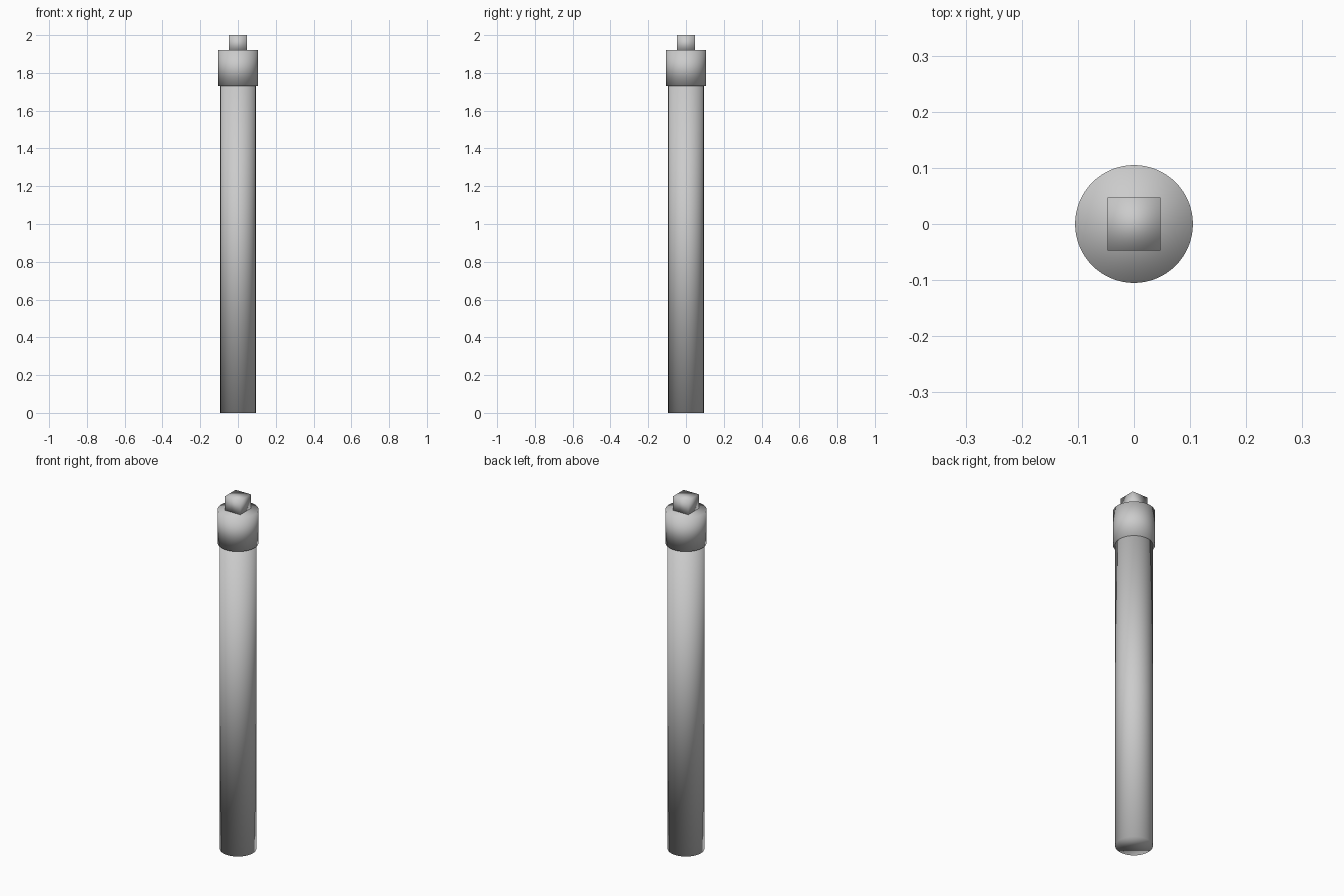
import bpy

if "Cube" in bpy.data.objects:
    bpy.data.objects.remove(bpy.data.objects["Cube"])

COLLAR_R, PIPE_R, PLUG_W = 0.105, 0.094, 0.094


def finish(name):
    # The whole model is smooth shaded, including across its rims
    ob = bpy.context.object
    ob.name = name
    bpy.ops.object.transform_apply(location=False, rotation=False, scale=True)
    bpy.ops.object.shade_smooth()


def cylinder(name, radius, z0, z1):
    bpy.ops.mesh.primitive_cylinder_add(vertices=64, radius=radius, depth=z1 - z0,
                                        location=(0, 0, (z0 + z1) / 2))
    finish(name)


# Long pipe and the wider collar around its top
cylinder("pipe", PIPE_R, 0.0, 1.74)
cylinder("collar", COLLAR_R, 1.73, 1.92)

# Square plug head on top
z0, z1 = 1.91, 2.0
bpy.ops.mesh.primitive_cube_add(size=1, location=(0, 0, (z0 + z1) / 2))
bpy.context.object.scale = (PLUG_W, PLUG_W, z1 - z0)
finish("square_plug_head")
